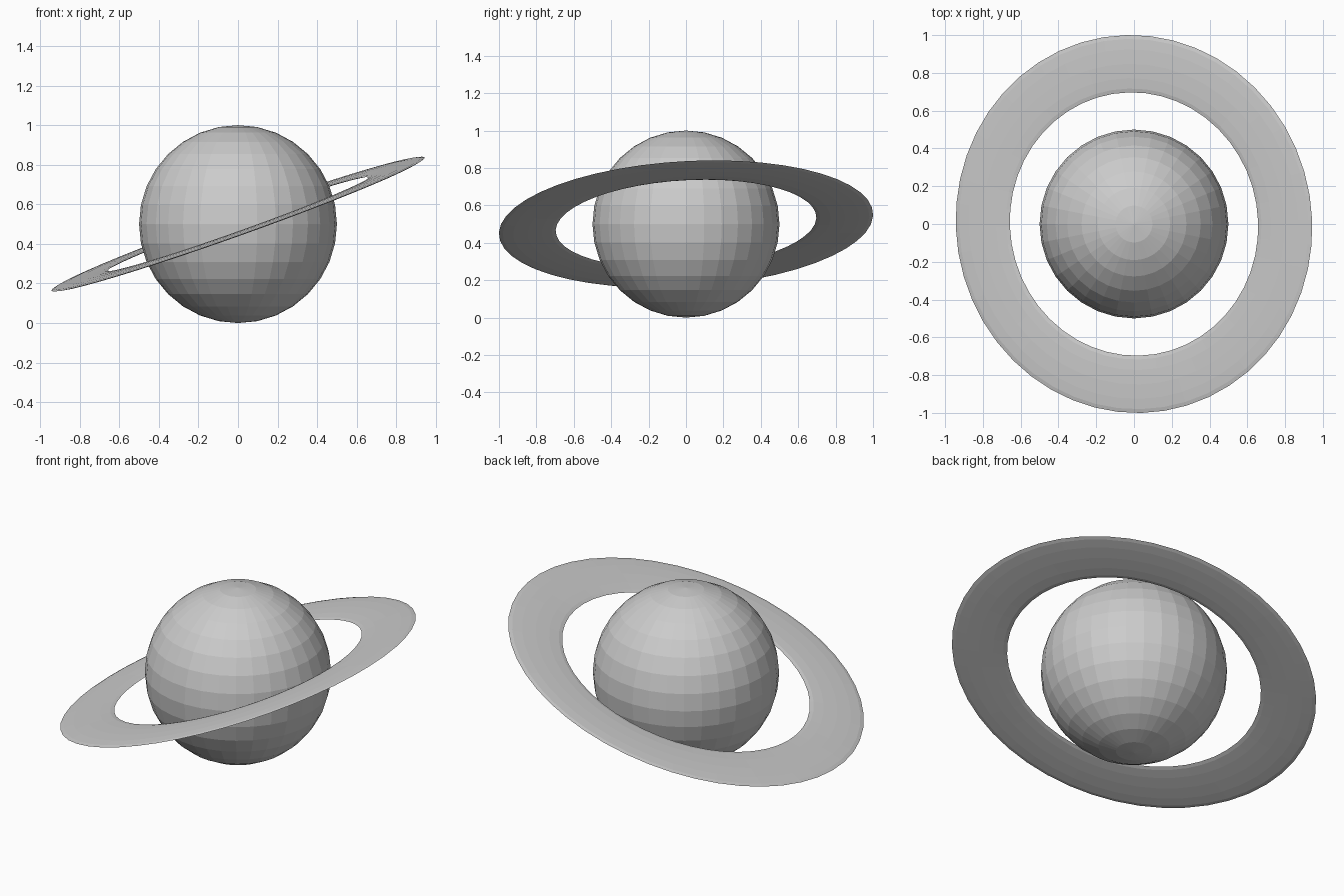
import bpy, math
from mathutils import Vector, Matrix

if "Cube" in bpy.data.objects:
    bpy.data.objects.remove(bpy.data.objects["Cube"])


def material(name, value):
    m = bpy.data.materials.new(name)
    m.diffuse_color = (value, value, value, 1)
    m.use_nodes = True
    m.node_tree.nodes["Principled BSDF"].inputs["Base Color"].default_value = m.diffuse_color
    return m


# Globe: faceted ball resting on the ground plane
bpy.ops.mesh.primitive_uv_sphere_add(segments=32, ring_count=16, radius=0.5, location=(0, 0, 0.5))
globe = bpy.context.object
globe.name = "planet_globe"
globe.data.materials.append(material("light grey", 0.6))

# Ring: a strongly flattened torus, tilted up to the right and slightly to the back
bpy.ops.mesh.primitive_torus_add(major_segments=48, minor_segments=12, major_radius=0.85, minor_radius=0.152)
ring = bpy.context.object
ring.name = "planet_ring"
ring.data.transform(Matrix.Diagonal((1, 1, 0.06, 1)))
ring.data.materials.append(material("ring grey", 0.6))
ring.rotation_euler = Vector((-0.357, -0.058, 1)).to_track_quat('Z', 'Y').to_euler()
ring.location = (0, 0, 0.5)
